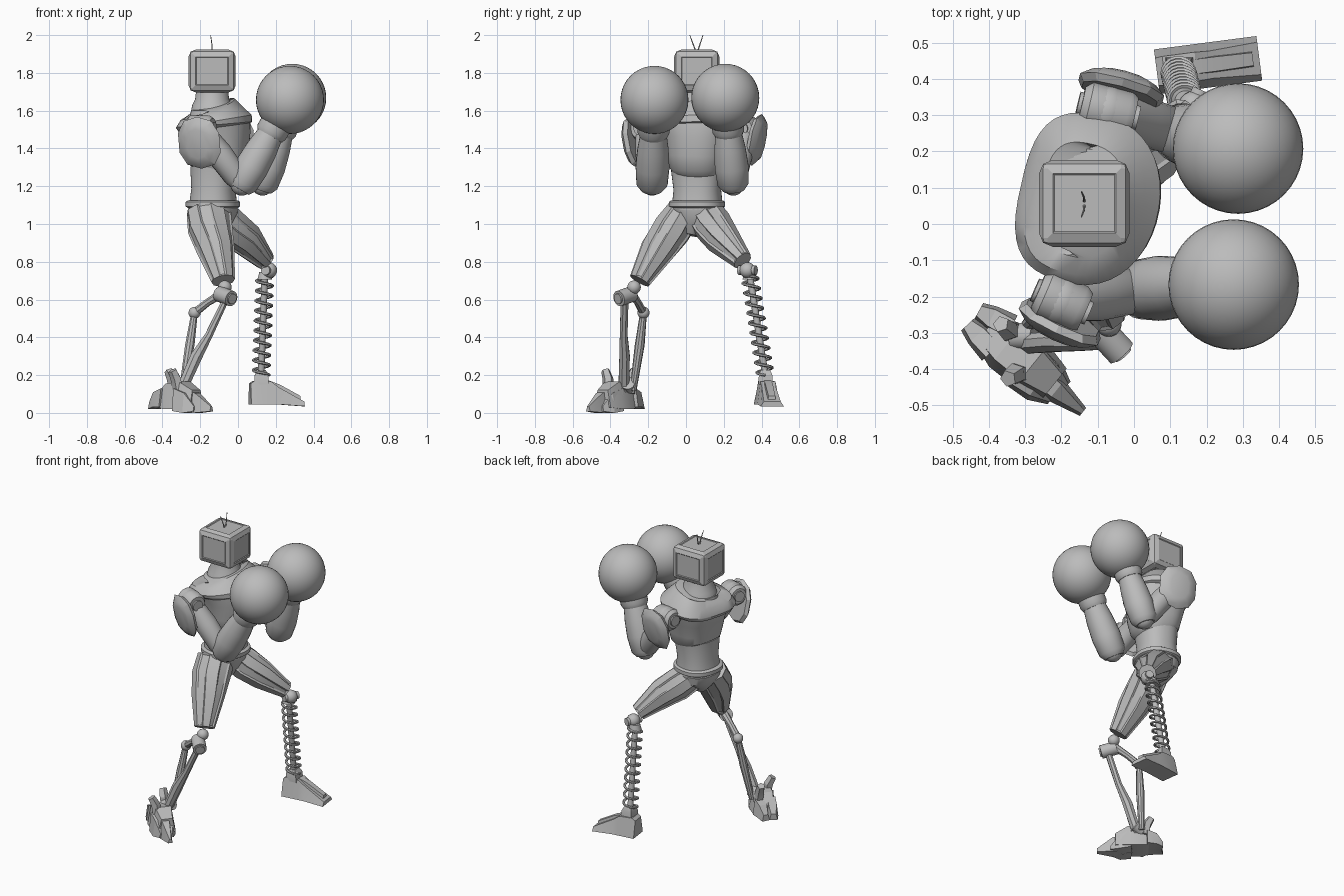
import bpy, bmesh, math
from mathutils import Vector as V

if "Cube" in bpy.data.objects:
    bpy.data.objects.remove(bpy.data.objects["Cube"], do_unlink=True)

grey = bpy.data.materials.new("plain grey metal")
grey.use_nodes = True
grey.diffuse_color = (0.5, 0.5, 0.5, 1)
grey.node_tree.nodes["Principled BSDF"].inputs["Base Color"].default_value = (0.5, 0.5, 0.5, 1)


def finish(name, bm, angle=35):
    bmesh.ops.recalc_face_normals(bm, faces=bm.faces)
    mesh = bpy.data.meshes.new(name)
    bm.to_mesh(mesh)
    bm.free()
    mesh.materials.append(grey)
    ob = bpy.data.objects.new(name, mesh)
    bpy.context.collection.objects.link(ob)
    bpy.ops.object.select_all(action="DESELECT")
    ob.select_set(True)
    bpy.context.view_layer.objects.active = ob
    bpy.ops.object.shade_smooth_by_angle(angle=math.radians(angle))
    return ob


def loft(name, rings, groove=0, angle=35):
    """Skin a list of equal-length point rings; groove sinks every second lengthwise strip."""
    bm = bmesh.new()
    loops = [[bm.verts.new(p) for p in ring] for ring in rings]
    n = len(loops[0])
    strips = [[] for _ in range(n)]
    for a, b in zip(loops, loops[1:]):
        for i in range(n):
            j = (i + 1) % n
            strips[i].append(bm.faces.new((a[i], a[j], b[j], b[i])))
    bm.faces.new(loops[0][::-1])
    bm.faces.new(loops[-1])
    bmesh.ops.recalc_face_normals(bm, faces=bm.faces)
    if groove:
        for strip in strips[::2]:
            bmesh.ops.inset_region(bm, faces=strip, thickness=groove, depth=-groove * 0.7,
                                   use_even_offset=True)
    return finish(name, bm, angle)


def tube(name, pts, radii, sides=16, ref=None, power=2, back_power=None, groove=0, angle=35):
    """Tapered tube along a path; radii are numbers or (across, up) pairs."""
    pts = [V(p) for p in pts]
    if ref is None:
        ref = (0, 1, 0) if abs((pts[-1] - pts[0]).normalized().z) > 0.9 else (0, 0, 1)
    ref = V(ref)
    rings = []
    for k, p in enumerate(pts):
        d = (pts[min(k + 1, len(pts) - 1)] - pts[max(k - 1, 0)]).normalized()
        v = (ref - d * ref.dot(d)).normalized()
        u = v.cross(d)
        r = radii[k] if isinstance(radii, (list, tuple)) else radii
        ru, rv = r if isinstance(r, tuple) else (r, r)
        ring = []
        for i in range(sides):
            t = math.tau * (i + 0.5) / sides
            c, s = math.cos(t), math.sin(t)
            e = 2 / (back_power if back_power and c < 0 else power)
            ring.append(p + u * ru * math.copysign(abs(c) ** e, c)
                        + v * rv * math.copysign(abs(s) ** e, s))
        rings.append(ring)
    return loft(name, rings, groove, angle)


def body(name, rows, power=2.3, back_power=None):
    """Stack of twisted ovals: rows are (z, x, y, half depth, half width)."""
    return tube(name, [r[1:3] + (r[0],) for r in rows], [r[3:] for r in rows],
                40, (0.22, 0.97, 0), power, back_power)


def ball(name, loc, r, seg=20):
    bm = bmesh.new()
    bmesh.ops.create_uvsphere(bm, u_segments=seg, v_segments=seg // 2, radius=r)
    bmesh.ops.translate(bm, verts=bm.verts, vec=V(loc))
    return finish(name, bm)


def wedge(name, start, heading, rows):
    """Foot-like block: rows are (distance, low, high, half width low, half width high)."""
    f = V((math.cos(heading), math.sin(heading), 0))
    side = V((-f.y, f.x, 0))
    rings = []
    for s, lo, hi, wl, wh in rows:
        p = V((start[0], start[1], 0)) + f * s
        rings.append([p + side * w + V((0, 0, z))
                      for w, z in ((-wl, lo), (wl, lo), (wh, hi), (-wh, hi))])
    return loft(name, rings, angle=20)


# Head: chamfered box with shallow raised panels, and two antennae
bm = bmesh.new()
bmesh.ops.create_cube(bm, size=1)
bmesh.ops.scale(bm, vec=(0.238, 0.228, 0.215), verts=bm.verts)
bmesh.ops.bevel(bm, geom=bm.edges[:], offset=0.018, segments=2, profile=0.5, affect="EDGES")
panels = [f for f in bm.faces if f.calc_area() > 0.01]
bmesh.ops.inset_individual(bm, faces=panels, thickness=0.02, depth=0.006)
bmesh.ops.inset_individual(bm, faces=panels, thickness=0.006, depth=-0.004)
bmesh.ops.translate(bm, verts=bm.verts, vec=(-0.137, 0.057, 1.81))
finish("head", bm, 10)
for side, y in (("right", 0.02), ("left", 0.09)):
    tube(side + "_antenna", [(-0.137, 0.057, 1.9), (-0.138, (y + 0.057) / 2, 1.95), (-0.145, y, 2)],
         [0.004, 0.003, 0.002], 6)

# Torso
body("neck", [(1.56, -0.137, 0.06, 0.12, 0.12), (1.63, -0.137, 0.06, 0.105, 0.105),
              (1.66, -0.137, 0.06, 0.09, 0.09), (1.72, -0.137, 0.06, 0.083, 0.083)], 2)
body("chest", [(1.27, -0.115, 0.06, 0.11, 0.125), (1.295, -0.11, 0.06, 0.14, 0.145),
               (1.36, -0.105, 0.06, 0.155, 0.16), (1.45, -0.107, 0.065, 0.17, 0.175),
               (1.53, -0.117, 0.066, 0.182, 0.205), (1.55, -0.12, 0.066, 0.18, 0.21)], 2.2, 2.8)
body("collar", [(1.51, -0.12, 0.066, 0.184, 0.205), (1.525, -0.122, 0.066, 0.195, 0.228),
                (1.545, -0.123, 0.066, 0.195, 0.235), (1.585, -0.132, 0.066, 0.163, 0.208),
                (1.62, -0.137, 0.064, 0.125, 0.16), (1.6, -0.137, 0.064, 0.115, 0.145)], 2.1, 3)
body("abdomen", [(1.08, -0.132, 0.06, 0.128, 0.135), (1.18, -0.13, 0.06, 0.115, 0.125),
                 (1.3, -0.125, 0.06, 0.125, 0.14)])
body("belt", [(1.085, -0.133, 0.058, 0.13, 0.135), (1.093, -0.133, 0.058, 0.142, 0.147),
              (1.117, -0.133, 0.058, 0.142, 0.147), (1.125, -0.133, 0.058, 0.13, 0.135)])
body("pelvis", [(0.94, -0.12, 0.03, 0.05, 0.035), (0.99, -0.125, 0.04, 0.09, 0.075),
                (1.05, -0.13, 0.055, 0.125, 0.13), (1.09, -0.133, 0.058, 0.13, 0.135)])

# Arms: shoulder drum, shield, upper arm, forearm and boxing glove
arms = {
    "right": dict(back=(-0.265, -0.185, 1.51), front=(-0.135, -0.242, 1.505),
                  elbow=(0.02, -0.18, 1.21), fist=(0.275, -0.167, 1.657),
                  shield=(-0.205, -0.275, 1.43), out=(-0.42, -0.9, -0.2)),
    "left": dict(back=(-0.145, 0.33, 1.51), front=(0.0, 0.295, 1.505),
                 elbow=(0.13, 0.25, 1.21), fist=(0.287, 0.208, 1.668),
                 shield=(-0.035, 0.375, 1.445), out=(0.26, 0.96, -0.2)),
}
for side, a in arms.items():
    back, front, elbow, fist = (V(a[k]) for k in ("back", "front", "elbow", "fist"))
    axis = (front - back).normalized()
    mid = (back + front) / 2
    tube(side + "_shoulder_drum", [back, back + axis * 0.02, front - axis * 0.02, front],
         [0.05, 0.068, 0.068, 0.055], 24)
    tube(side + "_shoulder_cap", [back - axis * 0.01, front + axis * 0.012], 0.034, 20)
    ball(side + "_shoulder_joint", mid, 0.07)
    tube(side + "_upper_arm", [mid, mid.lerp(elbow, 0.45), mid.lerp(elbow, 0.85), elbow],
         [0.055, 0.07, 0.065, 0.05], 20)
    ball(side + "_elbow", elbow, 0.06)
    low = elbow - (fist - elbow).normalized() * 0.03
    tube(side + "_forearm", [low.lerp(fist, t) for t in (0, 0.06, 0.25, 0.45, 0.64)],
         [0.06, 0.083, 0.09, 0.083, 0.068], 24)
    tube(side + "_glove_cuff", [low.lerp(fist, t) for t in (0.6, 0.64, 0.72, 0.82)],
         [0.075, 0.085, 0.085, 0.13], 24)
    ball(side + "_glove", fist, 0.18, 40)
    c, n = V(a["shield"]), V(a["out"]).normalized()
    tube(side + "_shoulder_shield", [c - n * 0.02, c, c + n * 0.024, c + n * 0.034],
         [(0.11, 0.125), (0.125, 0.14), (0.095, 0.11), (0.06, 0.08)], 10, power=2.4, angle=25)

# Thighs with recessed lengthwise panels
tube("right_thigh", [(-0.155, -0.01, 1.06), (-0.147, -0.075, 0.97), (-0.118, -0.152, 0.86),
                     (-0.078, -0.245, 0.7)],
     [(0.12, 0.095), (0.12, 0.105), (0.102, 0.094), (0.064, 0.058)], 10, groove=0.01, angle=25)
tube("left_thigh", [(-0.11, 0.1, 1.05), (-0.05, 0.145, 0.99), (0.04, 0.195, 0.92), (0.145, 0.3, 0.805)],
     [0.1, 0.105, 0.094, 0.054], 10, groove=0.01, angle=25)

# Left lower leg: knee joint, coil spring around a rod, and wedge foot
knee, ankle = V((0.165, 0.325, 0.755)), V((0.122, 0.42, 0.2))
ball("left_knee", knee, 0.042)
tube("left_knee_pin", [knee - V((0.02, 0.045, 0)), knee + V((0.02, 0.045, 0))], 0.025, 16)
top = V((0.142, 0.338, 0.725))
tube("left_spring_seat", [top + V((0, 0, 0.02)), top - V((0, 0, 0.02))], [0.03, 0.04], 16)
tube("left_shin_rod", [top, ankle], 0.018, 12)
turns, steps = 10, 18
coil = []
for i in range(turns * steps + 1):
    t = math.tau * i / steps
    coil.append(top.lerp(ankle, i / (turns * steps)) + V((math.cos(t), math.sin(t), 0)) * 0.043)
tube("left_shin_spring", coil, 0.008, 6, (0, 0, 1))
tube("left_ankle", [(0.125, 0.422, 0.15), (0.124, 0.421, 0.2), (0.122, 0.42, 0.225)],
     [0.055, 0.05, 0.035], 4, angle=20)
wedge("left_foot", (0.063, 0.42), 0.13,
      [(0, 0.045, 0.155, 0.062, 0.038), (0.02, 0.045, 0.17, 0.062, 0.04),
       (0.11, 0.045, 0.165, 0.062, 0.04), (0.15, 0.045, 0.135, 0.062, 0.038),
       (0.285, 0.035, 0.06, 0.062, 0.045)])
wedge("left_foot_ridge", (0.1, 0.425), 0.13,
      [(0.06, 0.1, 0.172, 0.025, 0.02), (0.12, 0.1, 0.15, 0.025, 0.02), (0.23, 0.06, 0.09, 0.022, 0.018)])

# Right lower leg: knee hinge, blade strut and linked piston
ball("right_knee_ball", (-0.07, -0.275, 0.665), 0.036)
tube("right_knee_hinge", [(-0.1, -0.285, 0.63), (-0.035, -0.355, 0.605)], 0.042, 20)
tube("right_knee_cap", [(-0.035, -0.355, 0.605), (-0.029, -0.362, 0.603)], 0.028, 20)
tube("right_shin_blade", [(-0.065, -0.325, 0.6), (-0.155, -0.33, 0.41), (-0.22, -0.325, 0.3), (-0.3, -0.33, 0.12)],
     [(0.022, 0.018), (0.022, 0.022), (0.03, 0.034), (0.03, 0.03)], 8)
tube("right_knee_link", [(-0.08, -0.29, 0.635), (-0.16, -0.255, 0.585), (-0.23, -0.225, 0.53)],
     [0.025, 0.02, 0.022], 8)
ball("right_link_joint", (-0.23, -0.225, 0.53), 0.032)
tube("right_shin_piston", [(-0.23, -0.225, 0.53), (-0.255, -0.245, 0.36), (-0.295, -0.28, 0.12)],
     [0.018, 0.026, 0.018], 10)

# Right foot: faceted body, overlapping toes, heel claws and spurs
start, heading = V((-0.415, -0.285)), math.atan2(-0.225, 0.28)
fwd = V((math.cos(heading), math.sin(heading)))
across = V((-fwd.y, fwd.x))
wedge("right_foot", start, heading,
      [(0.01, 0.04, 0.1, 0.05, 0.035), (0.08, 0.02, 0.155, 0.075, 0.05),
       (0.17, 0.02, 0.165, 0.075, 0.05), (0.25, 0.03, 0.12, 0.055, 0.035)])
for name, off, turn, length in (("outer", -0.05, 0.08, 0.12), ("middle", -0.01, 0, 0.21),
                                ("inner", 0.035, -0.12, 0.13)):
    wedge("right_toe_" + name, start + fwd * 0.15 + across * off, heading + turn,
          [(0, 0.01, 0.13, 0.035, 0.025), (length * 0.55, 0, 0.105, 0.036, 0.022),
           (length, 0.008, 0.035, 0.014, 0.006)])
for name, off in (("outer", -0.035), ("inner", 0.045)):
    p = start + fwd * 0.06 + across * off
    wedge("right_heel_claw_" + name, p, heading + math.pi + off * 4,
          [(0, 0.03, 0.13, 0.04, 0.025), (0.06, 0.03, 0.11, 0.035, 0.025), (0.1, 0.02, 0.06, 0.025, 0.015)])
    q = p + fwd * (0.01 if off > 0 else 0.1)
    tube("right_foot_spur_" + name, [(q.x, q.y, 0.1), (q.x - 0.015, q.y, 0.18), (q.x - 0.035, q.y + off * 0.4, 0.225)],
         [0.03, 0.03, 0.024], 5, angle=20)
tube("right_ankle", [(-0.33, -0.31, 0.13), (-0.27, -0.31, 0.16)], 0.038, 16)
